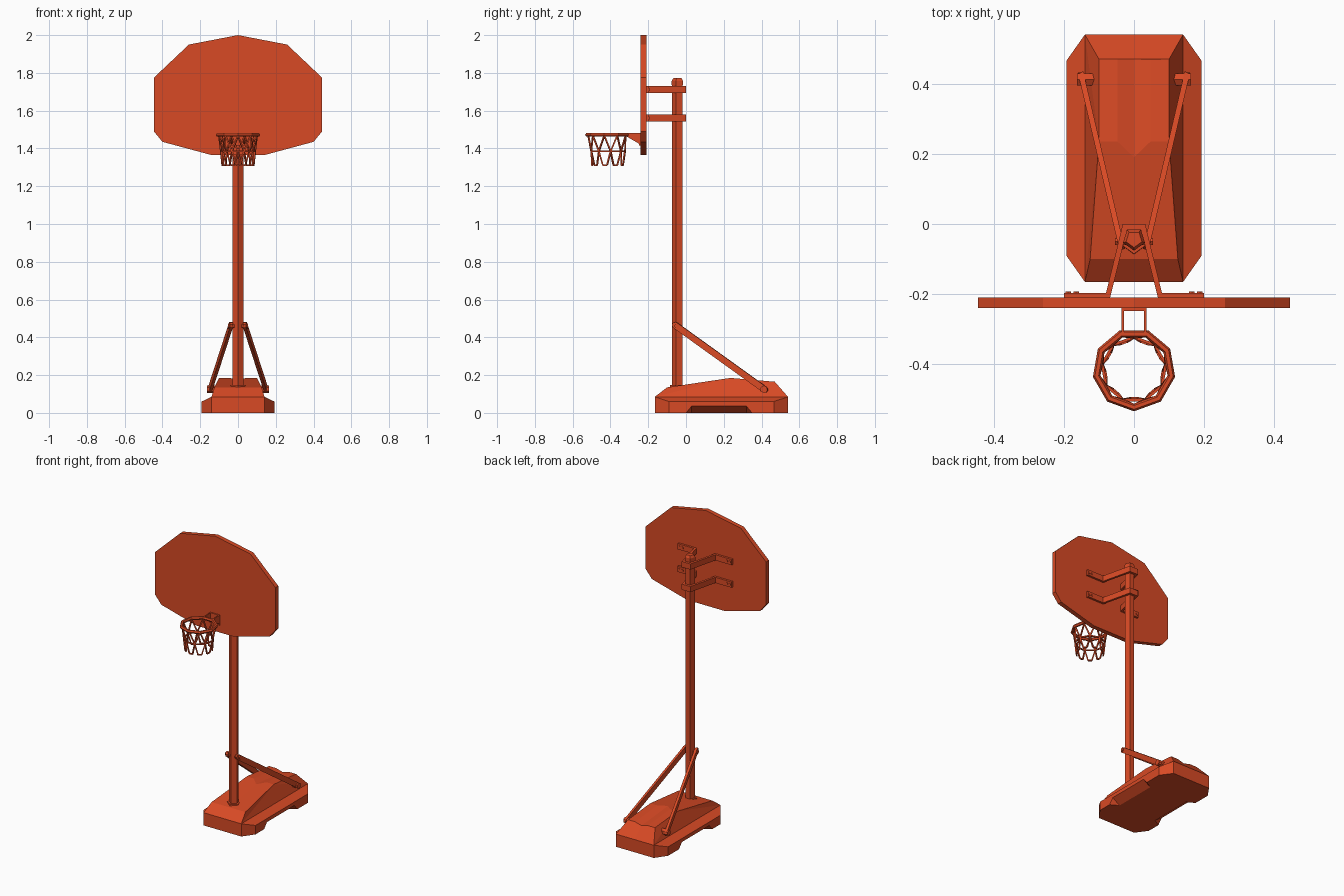
import bpy, bmesh, math
from mathutils import Vector

cube = bpy.data.objects.get("Cube")
if cube:
    bpy.data.objects.remove(cube, do_unlink=True)

COLOR = (0.69, 0.068, 0.018, 1)
paint = bpy.data.materials.new("orange_red")
paint.use_nodes = True
paint.diffuse_color = COLOR
paint.node_tree.nodes["Principled BSDF"].inputs["Base Color"].default_value = COLOR


def finish(name, bm):
    bmesh.ops.remove_doubles(bm, verts=bm.verts, dist=1e-5)
    bmesh.ops.recalc_face_normals(bm, faces=bm.faces)
    mesh = bpy.data.meshes.new(name)
    bm.to_mesh(mesh)
    bm.free()
    mesh.materials.append(paint)
    obj = bpy.data.objects.new(name, mesh)
    bpy.context.collection.objects.link(obj)
    return obj


def loft(bm, rings):
    """Skin a list of equal rings and cap both ends."""
    rows = [[bm.verts.new(p) for p in ring] for ring in rings]
    for a, b in zip(rows, rows[1:]):
        for i in range(len(a)):
            j = (i + 1) % len(a)
            bm.faces.new((a[i], a[j], b[j], b[i]))
    bm.faces.new(rows[0])
    bm.faces.new(rows[-1])


def prism(name, profile, axis, lo, hi):
    """Extrude a 2D profile along one axis."""
    def place(p, h):
        co = list(p)
        co.insert(axis, h)
        return co
    bm = bmesh.new()
    loft(bm, [[place(p, h) for p in profile] for h in (lo, hi)])
    return finish(name, bm)


def box(name, x, y, z):
    return prism(name, [(x[0], y[0]), (x[1], y[0]), (x[1], y[1]), (x[0], y[1])], 2, *z)


def rod(bm, start, end, radius, sides=4):
    """Thin straight rod between two points."""
    a, b = Vector(start), Vector(end)
    turn = (b - a).to_track_quat('Z', 'Y')
    ring = [turn @ Vector((radius * math.cos(t), radius * math.sin(t), 0))
            for t in (math.tau * (i + 0.5) / sides for i in range(sides))]
    loft(bm, [[a + p for p in ring], [b + p for p in ring]])


def pentagon(radius, z):
    return [(radius * math.sin(t), -0.043 - radius * math.cos(t), z)
            for t in (math.tau * i / 5 for i in range(5))]


# Base: half shell mirrored, with a sloped hand notch and a grooved top
P = {
    "b0": (0, -.165, 0), "b1": (.14, -.165, 0), "b2": (.193, -.09, 0),
    "b3": (.193, .465, 0), "b4": (.14, .54, 0), "b5": (0, .54, 0),
    "n0": (.193, 0, 0), "n1": (.193, .03, .036), "n2": (.193, .32, .036),
    "n3": (.193, .35, 0), "m0": (.14, .03, 0), "m1": (.14, .32, 0),
    "r0": (0, -.165, .085), "r1": (.14, -.165, .085), "r2": (.193, -.09, .06),
    "r3": (.193, .465, .06), "r4": (.14, .54, .085), "r5": (0, .54, .085),
    "t0": (0, -.1, .135), "t1": (.125, -.1, .135), "t2": (.1, .235, .185),
    "t3": (.1, .47, .165), "g0": (0, .19, .177), "g1": (.047, .235, .185),
    "g2": (.047, .47, .165), "g3": (0, .47, .152),
}
FACES = ["b0 b1 r1 r0", "b1 b2 r2 r1", "b2 n0 n1 n2 n3 b3 r3 r2", "b3 b4 r4 r3",
         "b4 b5 r5 r4", "b0 b1 b2 n0 m0 m1 n3 b3 b4 b5", "n0 n1 m0", "n1 n2 m1 m0",
         "n2 n3 m1", "r1 r2 r3 r4", "r0 r1 t1 t0", "r1 t1 t2", "r1 t2 r4", "r4 t2 t3",
         "t0 t1 t2 g1 g0", "t2 t3 g2 g1", "g0 g1 g2 g3", "r5 r4 t3 g2 g3"]
bm = bmesh.new()
for side in (1, -1):
    verts = {k: bm.verts.new((side * x, y, z)) for k, (x, y, z) in P.items()}
    for face in FACES:
        bm.faces.new([verts[k] for k in face.split()])
finish("base", bm)

# Five-sided pole with collar and tapered cap
for name, rings in {
    "pole": [(.03, .12), (.03, 1.74)],
    "pole_collar": [(.046, .11), (.042, .147)],
    "pole_cap": [(.033, 1.735), (.033, 1.757), (.024, 1.772)],
}.items():
    bm = bmesh.new()
    loft(bm, [pentagon(r, z) for r, z in rings])
    finish(name, bm)

# Backboard
half = [(.14, 1.365), (.4, 1.435), (.445, 1.49), (.445, 1.775), (.26, 1.95)]
outline = half + [(0, 2)] + [(-x, z) for x, z in reversed(half)]
prism("backboard", outline, 1, -.24, -.21)

# Board brackets: strap round the pole, splayed arms, flanges and bolts
for level, low in (("upper", 1.693), ("lower", 1.542)):
    z = (low, low + .038)
    box(level + "_strap_back", (-.03, .03), (-.016, 0), z)
    for side, s in (("left", 1), ("right", -1)):
        arm = [(s * .032, 0), (s * .083, -.21), (s * .068, -.21), (s * .018, -.008)]
        prism(f"{level}_{side}_arm", arm, 2, *z)
        box(f"{level}_{side}_flange", (s * .07, s * .2), (-.212, -.196), z)
        bm = bmesh.new()
        for x in (.165, .188):
            rod(bm, (s * x, -.2, low + .019), (s * x, -.192, low + .019), .009, 6)
        finish(f"{level}_{side}_bolts", bm)

# Diagonal braces with pivots
bm = bmesh.new()
rod(bm, (-.054, -.05, .46), (.054, -.05, .46), .012, 6)
finish("brace_pin", bm)
for side, s in (("left", 1), ("right", -1)):
    top, foot = Vector((s * .038, -.055, .463)), Vector((s * .148, .415, .125))
    along = (foot - top).normalized()
    across = along.cross(Vector((0, 0, 1))).normalized()
    up = across.cross(along)
    section = [(-.008, -.013), (-.008, .013), (.008, .013), (.008, -.013)]
    bm = bmesh.new()
    stops = [(-.018, .5), (-.008, 1.2), (.0, 1.3), (-.0, 1.3), (.008, 1.2), (.018, .5)]
    loft(bm, [[(top if i < 3 else foot) + along * d + across * u + up * v * k
               for u, v in section] for i, (d, k) in enumerate(stops)])
    finish(side + "_brace", bm)
    bm = bmesh.new()
    rod(bm, (s * .108, .412, .125), (s * .163, .412, .125), .02, 6)
    finish(side + "_brace_pivot", bm)

# Hoop mount: back plate and two gussets
box("hoop_plate", (-.036, .036), (-.248, -.238), (1.415, 1.483))
gusset = [(-.24, 1.483), (-.24, 1.42), (-.312, 1.462), (-.312, 1.483)]
for side, s in (("left", 1), ("right", -1)):
    prism(side + "_gusset", gusset, 0, s * .028, s * .036)

# Nine-sided rim
CY, SIDES = -.415, 9
bpy.ops.mesh.primitive_torus_add(major_segments=SIDES, minor_segments=6, major_radius=.108,
                                 minor_radius=.011, location=(0, CY, 1.472),
                                 rotation=(0, 0, -math.pi / 2))
rim = bpy.context.object
rim.name = "rim"
rim.data.materials.append(paint)


# Net: crossing strands, middle ring and looped hem
def knot(step, radius, z):
    t = math.tau * step / SIDES - math.pi / 2
    return (radius * math.cos(t), CY + radius * math.sin(t), z)


bm = bmesh.new()
for i in range(SIDES):
    mid = knot(i + .5, .092, 1.385)
    hem = [knot(i + d, .083, 1.312) for d in (-.2, .2)]
    strands = [(knot(i, .102, 1.468), mid), (knot(i + 1, .102, 1.468), mid),
               (mid, knot(i + 1.5, .092, 1.385)), (mid, hem[1]),
               (knot(i - .5, .092, 1.385), hem[0]), tuple(hem)]
    for a, b in strands:
        rod(bm, a, b, .0055)
finish("net", bm)
